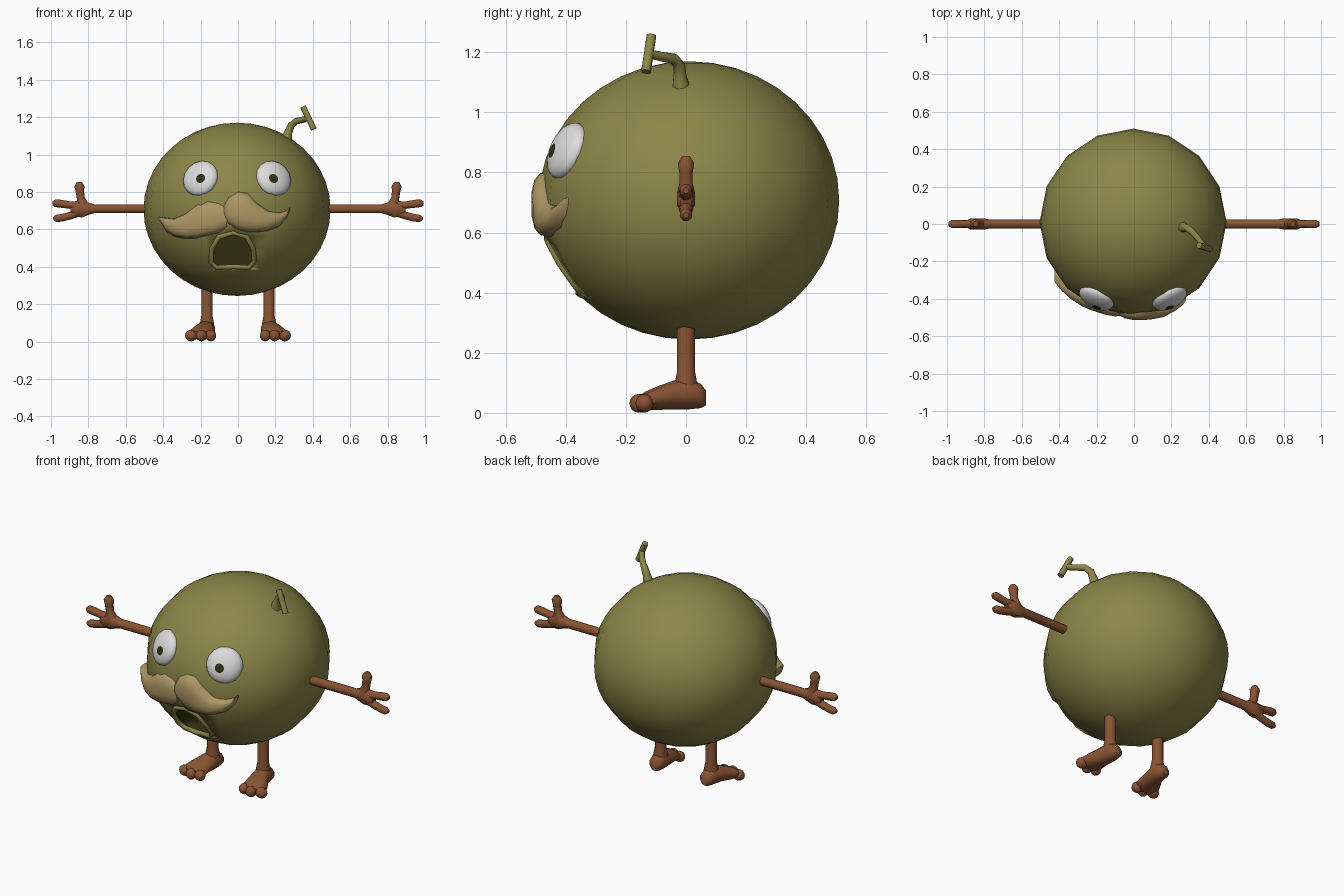
import bpy, bmesh, math
from mathutils import Vector, Matrix

if "Cube" in bpy.data.objects:
    bpy.data.objects.remove(bpy.data.objects["Cube"])


def material(name, rgb):
    m = bpy.data.materials.new(name)
    m.use_nodes = True
    m.diffuse_color = (*rgb, 1)
    m.node_tree.nodes["Principled BSDF"].inputs["Base Color"].default_value = (*rgb, 1)
    return m


OLIVE = material("olive green", (0.26, 0.24, 0.065))
DARK = material("dark olive", (0.03, 0.028, 0.006))
BROWN = material("reddish brown", (0.25, 0.088, 0.033))
TAN = material("tan", (0.42, 0.31, 0.13))
WHITE = material("eye white", (0.72, 0.72, 0.72))

CENTER = Vector((-0.005, 0.01, 0.707))
RADII = Vector((0.5, 0.5, 0.463))


def skin_y(x, z):
    """Depth of the front of the body at a given x and z."""
    u, w = (x - CENTER.x) / RADII.x, (z - CENTER.z) / RADII.z
    return CENTER.y - RADII.y * 0.985 * math.sqrt(max(0, 1 - u * u - w * w))


def finish(name, bm, *mats, angle=50):
    bmesh.ops.recalc_face_normals(bm, faces=bm.faces)
    mesh = bpy.data.meshes.new(name)
    bm.to_mesh(mesh)
    bm.free()
    ob = bpy.data.objects.new(name, mesh)
    bpy.context.collection.objects.link(ob)
    for m in mats:
        mesh.materials.append(m)
    smooth(ob, angle)
    return ob


def smooth(ob, angle):
    bpy.ops.object.select_all(action='DESELECT')
    ob.select_set(True)
    bpy.context.view_layer.objects.active = ob
    bpy.ops.object.shade_smooth_by_angle(angle=math.radians(angle))


def tube(bm, pts, ref, sides=8, power=1.0, axis=None, closed=False):
    """Loft rings along (x, y, z, half width, half height) stations."""
    ref, rings, n = Vector(ref), [], len(pts)
    for i, p in enumerate(pts):
        if closed:
            a, b = pts[i - 1], pts[(i + 1) % n]
        else:
            a, b = pts[max(i - 1, 0)], pts[min(i + 1, n - 1)]
        t = Vector(axis) if axis else (Vector(b[:3]) - Vector(a[:3])).normalized()
        side = t.cross(ref).normalized()
        up = side.cross(t)
        ring = []
        for k in range(sides):
            ang = math.tau * (k + 0.5) / sides
            c, s = math.cos(ang), math.sin(ang)
            c = math.copysign(abs(c) ** power, c)
            s = math.copysign(abs(s) ** power, s)
            ring.append(bm.verts.new(Vector(p[:3]) + side * c * p[3] + up * s * p[-1]))
        rings.append(ring)
    for i in range(n if closed else n - 1):
        r, q = rings[i], rings[(i + 1) % n]
        for k in range(sides):
            j = (k + 1) % sides
            bm.faces.new((r[k], r[j], q[j], q[k]))
    if not closed:
        bm.faces.new(rings[0])
        bm.faces.new(rings[-1])


def ball(bm, center, radii, u=10, v=8):
    mat = Matrix.Translation(center) @ Matrix.Diagonal((*radii, 1))
    bmesh.ops.create_uvsphere(bm, u_segments=u, v_segments=v, radius=1, matrix=mat)


# Body with an open mouth
bm = bmesh.new()
ball(bm, CENTER, RADII, 16, 20)
body = finish("body", bm, OLIVE, DARK)

mouth = [(-0.145, 0.43), (-0.138, 0.50), (-0.10, 0.56), (-0.025, 0.582), (0.045, 0.56),
         (0.08, 0.50), (0.088, 0.43), (0.06, 0.395), (-0.025, 0.40), (-0.115, 0.395)]
bm = bmesh.new()
front = [bm.verts.new((x, -0.7, z)) for x, z in mouth]
back = [bm.verts.new((x * 0.9, -0.18, z)) for x, z in mouth]
bm.faces.new(front)
bm.faces.new(back)
for i in range(len(mouth)):
    bm.faces.new((front[i - 1], front[i], back[i], back[i - 1]))
cutter = finish("mouth_cutter", bm, DARK)
cutter.hide_render = True
cut = body.modifiers.new("mouth", 'BOOLEAN')
cut.operation = 'DIFFERENCE'
cut.solver = 'EXACT'
cut.material_mode = 'TRANSFER'
cut.object = cutter
bpy.context.view_layer.objects.active = body
bpy.ops.object.modifier_apply(modifier="mouth")
bpy.data.objects.remove(cutter)

# Lip around the mouth
bm = bmesh.new()
tube(bm, [(x, skin_y(x, z) + 0.004, z, 0.014, 0.014) for x, z in mouth], (0, 1, 0),
     sides=8, closed=True)
finish("lip", bm, OLIVE, angle=80)

# Eyes: flattened balls whose pole cap is the pupil
for s, name in ((-1, "right_eye"), (1, "left_eye")):
    x, z = (-0.2 if s < 0 else 0.19), 0.872
    normal = Vector((s * 0.4, -0.83, 0.38)).normalized()
    turn = normal.to_track_quat('Z', 'Y').to_matrix()
    shape = turn @ Matrix.Diagonal((0.1, 0.1, 0.045))
    gaze = (shape.inverted() @ Vector((0, -1, 0))).normalized()
    aim = gaze.to_track_quat('Z', 'Y').to_matrix()
    bm = bmesh.new()
    bmesh.ops.create_uvsphere(bm, u_segments=16, v_segments=12, radius=1)
    for f in bm.faces:
        f.material_index = int(f.calc_center_median().z > 0.97)
    place = Matrix.Translation((x, skin_y(x, z) + 0.012, z)) @ (shape @ aim).to_4x4()
    bm.transform(place)
    finish(name, bm, WHITE, DARK)

# Moustache halves: x, lower z, upper z, front y
halves = {
    "moustache_right": [(-0.425, .655, .668, -.31), (-.385, .59, .662, -.36), (-.34, .562, .658, -.40),
                        (-.28, .55, .685, -.44), (-.22, .552, .735, -.465), (-.16, .565, .755, -.485),
                        (-.10, .58, .745, -.495), (-.06, .61, .72, -.49)],
    "moustache_left": [(-.075, .655, .73, -.49), (-.05, .625, .775, -.505), (0, .595, .805, -.515),
                       (.05, .585, .797, -.515), (.10, .585, .745, -.51), (.16, .592, .70, -.498),
                       (.22, .615, .69, -.465), (.26, .66, .70, -.435), (.277, .70, .717, -.41)],
}
for name, rows in halves.items():
    bm = bmesh.new()
    last = len(rows) - 1
    pts = []
    for i, (x, lo, hi, y) in enumerate(rows):
        t = 0.035 if i in (0, last) else 0.06
        pts.append((x, y + t, (lo + hi) / 2, t, (hi - lo) / 2))
    tube(bm, pts, (0, 0, 1), sides=14, power=0.75, axis=(1, 0, 0))
    finish(name, bm, TAN, angle=60)

# Arms with three-fingered hands, legs with three-toed feet
for s, name in ((-1, "right"), (1, "left")):
    bm = bmesh.new()
    limbs = [
        [(.42, .71, .026), (.77, .71, .026), (.80, .71, .036), (.835, .71, .05),
         (.87, .705, .043), (.895, .70, .02)],
        [(.86, .725, .028), (.90, .73, .021), (.95, .737, .023), (.978, .74, .022), (.993, .74, .01)],
        [(.85, .695, .028), (.89, .675, .022), (.94, .662, .022), (.972, .658, .021), (.988, .657, .01)],
        [(.83, .73, .034), (.84, .765, .023), (.845, .80, .024), (.848, .83, .029), (.848, .854, .014)],
    ]
    for limb in limbs:
        tube(bm, [(s * x, 0, z, min(r, 0.032), r) for x, z, r in limb], (0, 0, 1)
             if limb is not limbs[3] else (1, 0, 0))
    finish(name + "_arm", bm, BROWN)

    bm = bmesh.new()
    tube(bm, [(s * .166, 0, z, r, r) for z, r in ((.30, .032), (.14, .032), (.09, .042), (.05, .045))],
         (0, 1, 0))
    foot = [(.166, .066, .05, .022, .025), (.166, .05, .056, .04, .04), (.168, .01, .064, .047, .052),
            (.175, -.04, .06, .055, .048), (.19, -.09, .05, .068, .04),
            (.197, -.135, .04, .074, .031), (.198, -.155, .035, .06, .022)]
    tube(bm, [(s * x, y, z, a, b) for x, y, z, a, b in foot], (0, 0, 1), sides=10, axis=(0, 1, 0))
    for x, y, r in ((.145, -.148, .03), (.196, -.158, .03), (.25, -.138, .035)):
        ball(bm, (s * x, y, .032), (r, .03, .031))
    finish(name + "_leg", bm, BROWN)

# Stem with its crossbar
bm = bmesh.new()
tube(bm, [(.255, -.015, 1.07, .034, .034), (.27, -.02, 1.12, .023, .023), (.285, -.022, 1.155, .02, .02),
          (.31, -.04, 1.178, .018, .018), (.345, -.08, 1.185, .017, .017), (.375, -.122, 1.195, .016, .016)],
     (1, 0, 0))
tube(bm, [(.348, -.115, 1.255, .017, .017), (.405, -.133, 1.135, .017, .017)], (0, 1, 0))
finish("stem", bm, OLIVE)
